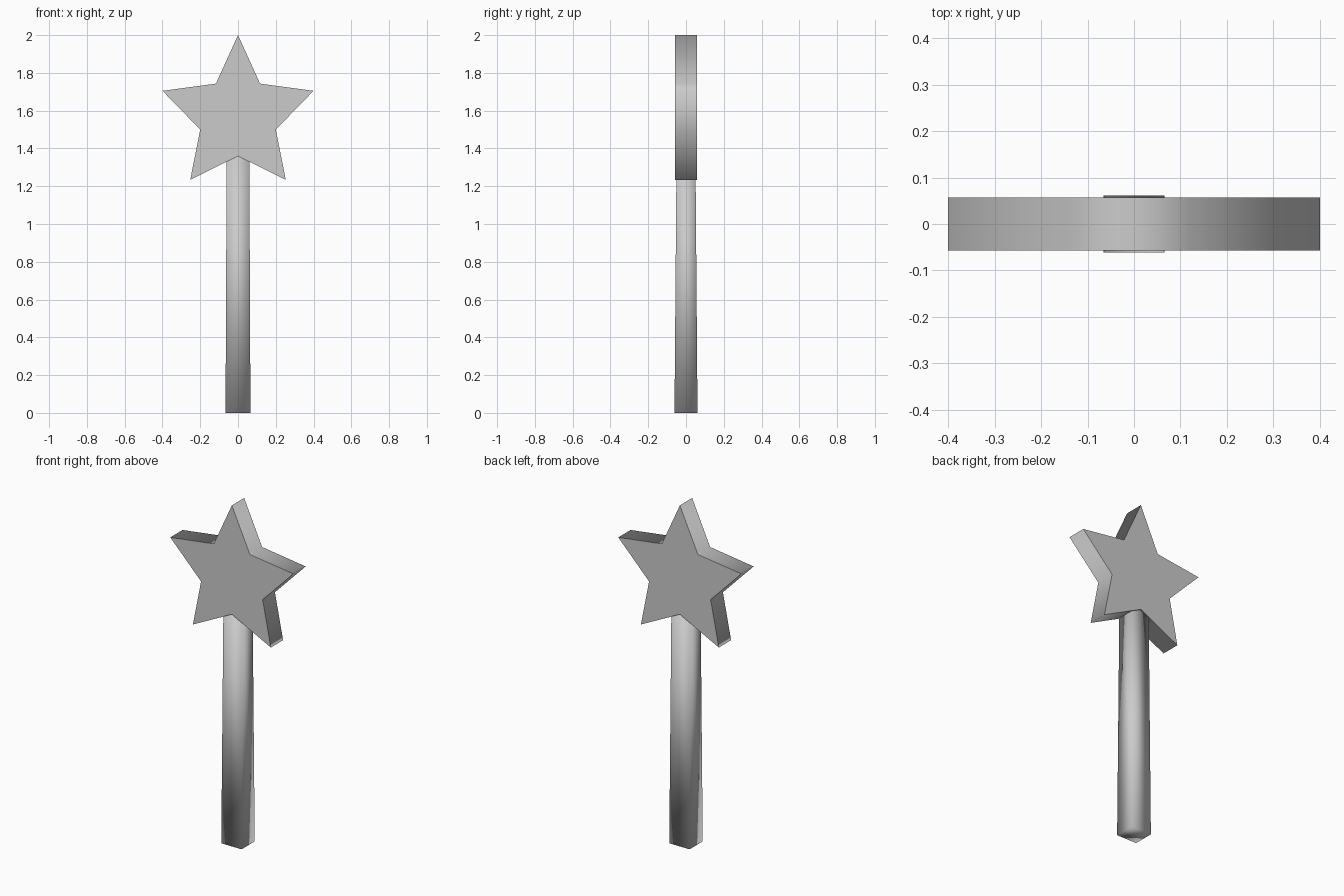
import bpy, bmesh

if "Cube" in bpy.data.objects:
    bpy.data.objects.remove(bpy.data.objects["Cube"])


def finish(bm, name):
    bmesh.ops.recalc_face_normals(bm, faces=bm.faces)
    mesh = bpy.data.meshes.new(name)
    bm.to_mesh(mesh)
    bm.free()
    obj = bpy.data.objects.new(name, mesh)
    bpy.context.collection.objects.link(obj)
    return obj


# Star head: half outline mirrored, then extruded through its thickness
half = [(0.117, 1.743), (0.4, 1.705), (0.2, 1.5), (0.253, 1.233)]
outline = [(0, 2.0)] + half + [(0, 1.36)] + [(-x, z) for x, z in reversed(half)]
depth = 0.057

bm = bmesh.new()
front = bm.faces.new([bm.verts.new((x, -depth, z)) for x, z in outline])
ext = bmesh.ops.extrude_face_region(bm, geom=[front], use_keep_orig=True)
back = [v for v in ext["geom"] if isinstance(v, bmesh.types.BMVert)]
bmesh.ops.translate(bm, verts=back, vec=(0, 2 * depth, 0))
# Flat front and back, soft shading round the rim
for f in bm.faces:
    f.smooth = len(f.verts) == 4
for e in bm.edges:
    e.smooth = all(f.smooth for f in e.link_faces)
finish(bm, "star_head")

# Handle: tapered square stick with soft shading, ending inside the star
bm = bmesh.new()
bmesh.ops.create_cube(bm, size=2)
for v in bm.verts:
    top = v.co.z > 0
    v.co.x *= 0.06 if top else 0.066
    v.co.y *= 0.05 if top else 0.061
    v.co.z = 1.37 if top else 0
for f in bm.faces:
    f.smooth = True
finish(bm, "handle")
